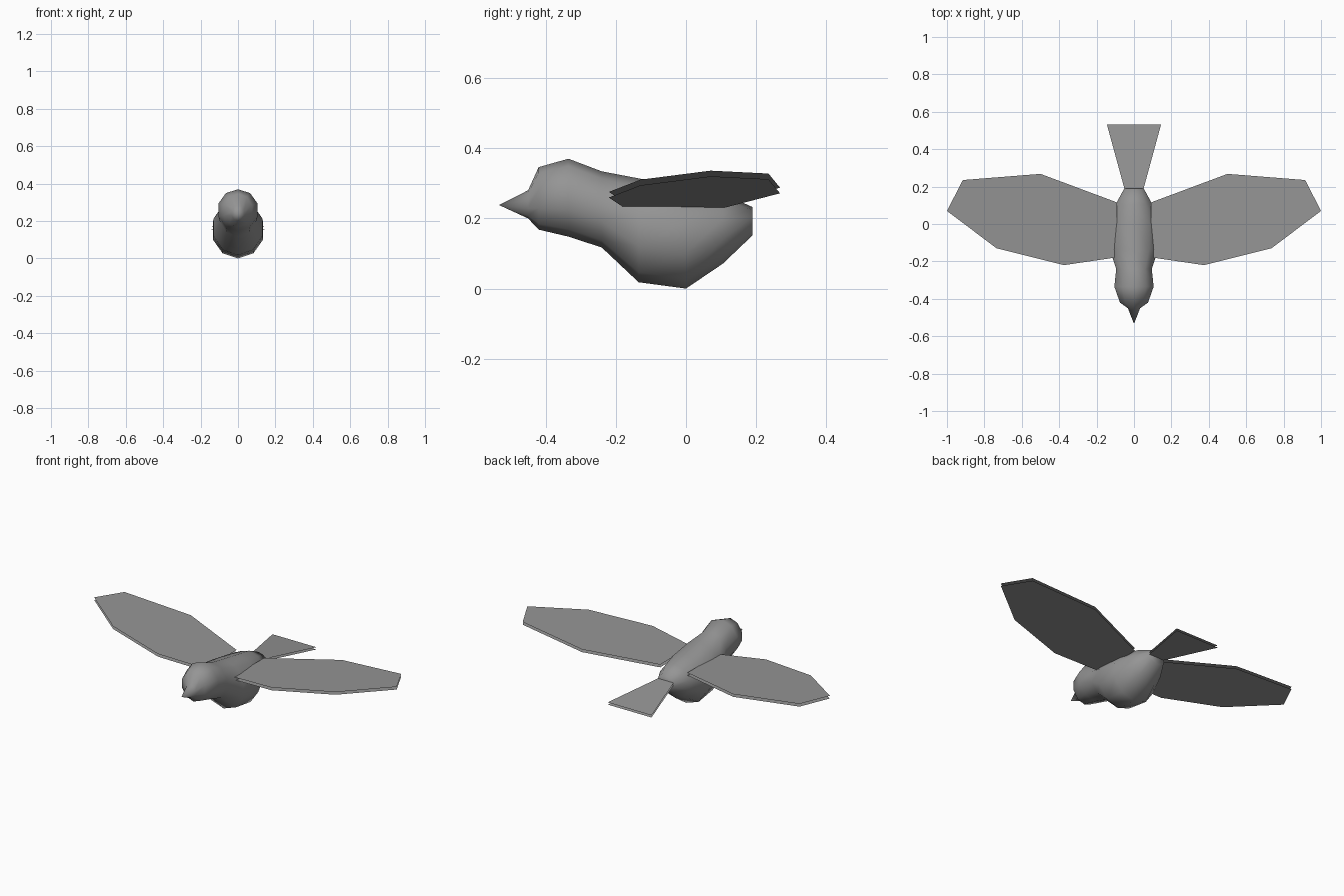
import bpy, bmesh, math

if "Cube" in bpy.data.objects:
    bpy.data.objects.remove(bpy.data.objects["Cube"])

SIDES = 10

grey = bpy.data.materials.new("dark_grey")
grey.diffuse_color = (0.3, 0.3, 0.3, 1)
grey.use_nodes = True
grey.node_tree.nodes["Principled BSDF"].inputs["Base Color"].default_value = grey.diffuse_color


def finish(name, bm):
    mesh = bpy.data.meshes.new(name)
    bm.to_mesh(mesh)
    bm.free()
    mesh.materials.append(grey)
    obj = bpy.data.objects.new(name, mesh)
    bpy.context.collection.objects.link(obj)
    return obj


def sheets(name, outline, height, gap):
    """Two thin parallel sheets with open edges, over an xy outline."""
    bm = bmesh.new()
    for drop in (0, gap):
        face = bm.faces.new([bm.verts.new((x, y, height(x, y) - drop)) for x, y in outline])
        face.normal_update()
        if (face.normal.z > 0) != (drop == 0):
            face.normal_flip()
    return finish(name, bm)


# Body with head and beak: rings of (y, bottom z, top z, half width)
stations = [(-0.45, 0.20, 0.28, 0.033), (-0.42, 0.168, 0.346, 0.075),
            (-0.335, 0.148, 0.37, 0.105), (-0.24, 0.117, 0.334, 0.095),
            (-0.135, 0.018, 0.314, 0.131), (0.0, 0.0, 0.29, 0.134),
            (0.105, 0.071, 0.271, 0.098), (0.19, 0.152, 0.232, 0.052)]
bm = bmesh.new()
rings = []
for y, low, high, half in stations:
    ring = []
    for i in range(SIDES):
        a = math.pi / 2 + 2 * math.pi * i / SIDES
        x = half / math.cos(math.pi / SIDES) * math.cos(a)
        ring.append(bm.verts.new((x, y, (low + high) / 2 + (high - low) / 2 * math.sin(a))))
    rings.append(ring)
tip = bm.verts.new((0, -0.533, 0.238))
for i in range(SIDES):
    j = (i + 1) % SIDES
    bm.faces.new((tip, rings[0][i], rings[0][j]))
    for r, s in zip(rings, rings[1:]):
        bm.faces.new((r[i], s[i], s[j], r[j]))
bm.faces.new(rings[-1])
bmesh.ops.recalc_face_normals(bm, faces=bm.faces[:])
for face in bm.faces:
    face.smooth = True
finish("body", bm)

# Wings, rising slightly toward the tips
wing = [(0.09, 0.115), (0.5, 0.268), (0.915, 0.235), (1.0, 0.07),
        (0.735, -0.13), (0.375, -0.22), (0.09, -0.178)]
for side, name in ((1, "right_wing"), (-1, "left_wing")):
    sheets(name, [(side * x, y) for x, y in wing],
           lambda x, y: 0.239 + 0.097 * abs(x), 0.016)

# Tail fan, sloping down a little
tail = [(-0.05, 0.185), (0.05, 0.185), (0.145, 0.533), (-0.145, 0.533)]
sheets("tail", tail, lambda x, y: 0.205 - 0.11 * (y - 0.19), 0.013)
